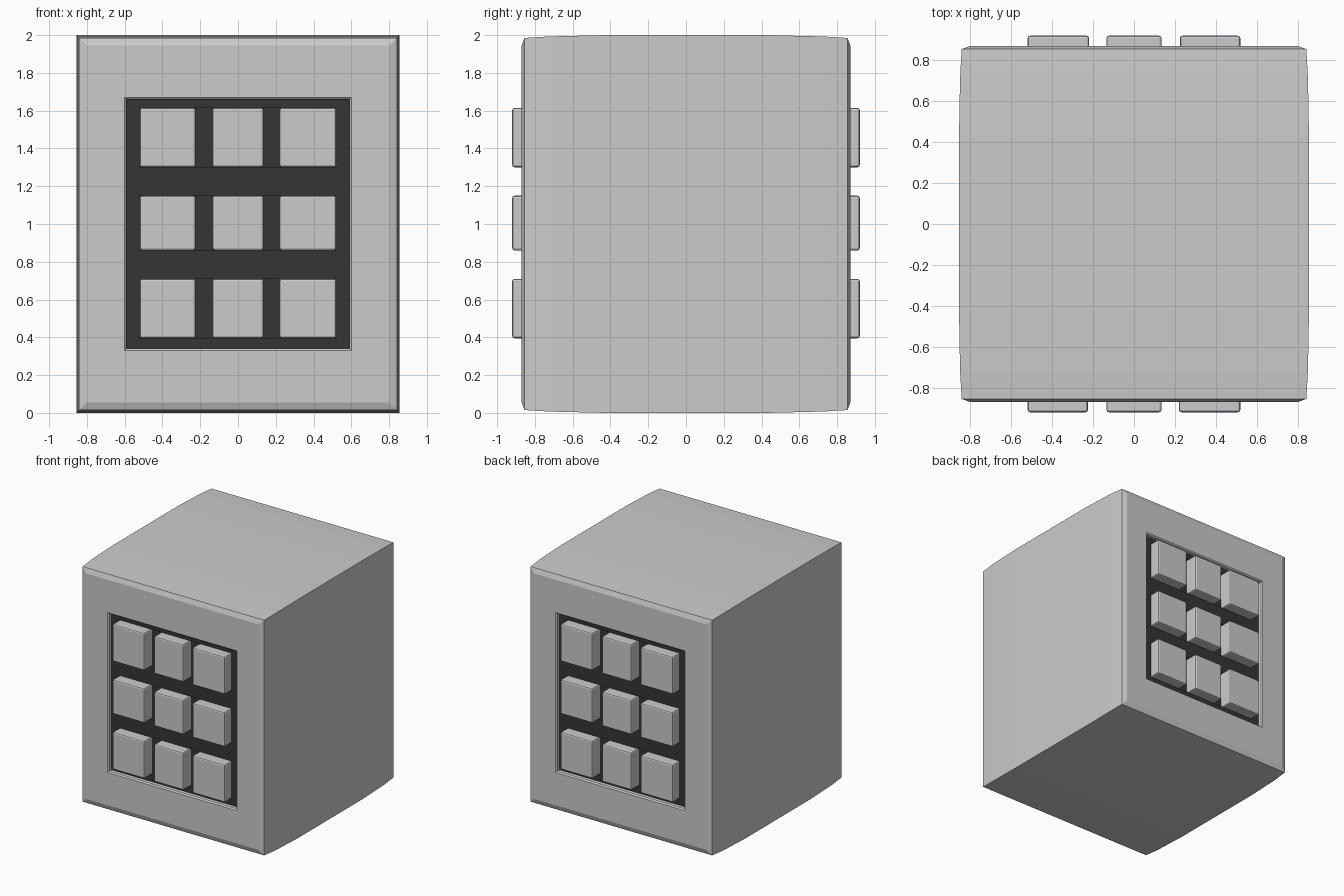
import bpy, bmesh, math
from mathutils import Matrix

if "Cube" in bpy.data.objects:
    bpy.data.objects.remove(bpy.data.objects["Cube"])

dark = bpy.data.materials.new("dark_panel")
dark.diffuse_color = (0.035, 0.035, 0.035, 1)
dark.use_nodes = True
dark.node_tree.nodes["Principled BSDF"].inputs["Base Color"].default_value = dark.diffuse_color


def finish(name, bm, mat=None):
    bmesh.ops.recalc_face_normals(bm, faces=bm.faces)
    me = bpy.data.meshes.new(name)
    bm.to_mesh(me)
    bm.free()
    ob = bpy.data.objects.new(name, me)
    bpy.context.collection.objects.link(ob)
    if mat:
        me.materials.append(mat)
    return ob


def add_box(bm, x0, x1, y0, y1, z0, z1):
    m = (Matrix.Translation(((x0 + x1) / 2, (y0 + y1) / 2, (z0 + z1) / 2))
         @ Matrix.Diagonal((x1 - x0, y1 - y0, z1 - z0, 1)))
    bmesh.ops.create_cube(bm, size=1, matrix=m)


# Body: rectangular rings (y, half width, half height) from the front recess to the middle
front = [(-0.80, 0.59, 0.66), (-0.86, 0.59, 0.66), (-0.87, 0.60, 0.67),
         (-0.87, 0.80, 0.945), (-0.855, 0.842, 0.985),
         (-0.72, 0.85, 0.993), (-0.43, 0.855, 1.0)]
rings = front + [(-y, w, h) for y, w, h in reversed(front)]
bm = bmesh.new()
loops = [[bm.verts.new((sx * w, y, 1 + sz * h))
          for sx, sz in ((-1, -1), (1, -1), (1, 1), (-1, 1))] for y, w, h in rings]
for a, b in zip(loops, loops[1:]):
    for i in range(4):
        j = (i + 1) % 4
        bm.faces.new((a[i], a[j], b[j], b[i]))
caps = [bm.faces.new(loops[0]), bm.faces.new(loops[-1])]
for f in caps:
    f.material_index = 1
body = finish("body", bm)
grey = bpy.data.materials.new("grey_body")
grey.diffuse_color = (0.8, 0.8, 0.8, 1)
grey.use_nodes = True
grey.node_tree.nodes["Principled BSDF"].inputs["Base Color"].default_value = grey.diffuse_color
body.data.materials.append(grey)
body.data.materials.append(dark)

cols = [(-0.52, -0.225), (-0.135, 0.135), (0.22, 0.52)]
rows = [(0.395, 0.71), (0.86, 1.15), (1.30, 1.615)]

for side, turn in (("front", 0), ("back", math.pi)):
    # Dark grille around the three button rows
    bm = bmesh.new()
    edges = [0.34] + [z for r in rows for z in r] + [1.66]
    for z0, z1 in zip(edges[::2], edges[1::2]):
        add_box(bm, -0.59, 0.59, -0.83, -0.80, z0, z1)
    for z0, z1 in rows:
        for s in (-1, 1):
            x = sorted((s * 0.52, s * 0.59))
            add_box(bm, x[0], x[1], -0.83, -0.80, z0, z1)
    panel = finish(side + "_grille", bm, dark)
    panel.rotation_euler.z = turn

    # Nine raised keys
    bm = bmesh.new()
    for x0, x1 in cols:
        for z0, z1 in rows:
            add_box(bm, x0, x1, -0.92, -0.80, z0, z1)
    keys = finish(side + "_keys", bm)
    keys.rotation_euler.z = turn
    bev = keys.modifiers.new("soft_edges", "BEVEL")
    bev.width = 0.012
    bev.segments = 2
